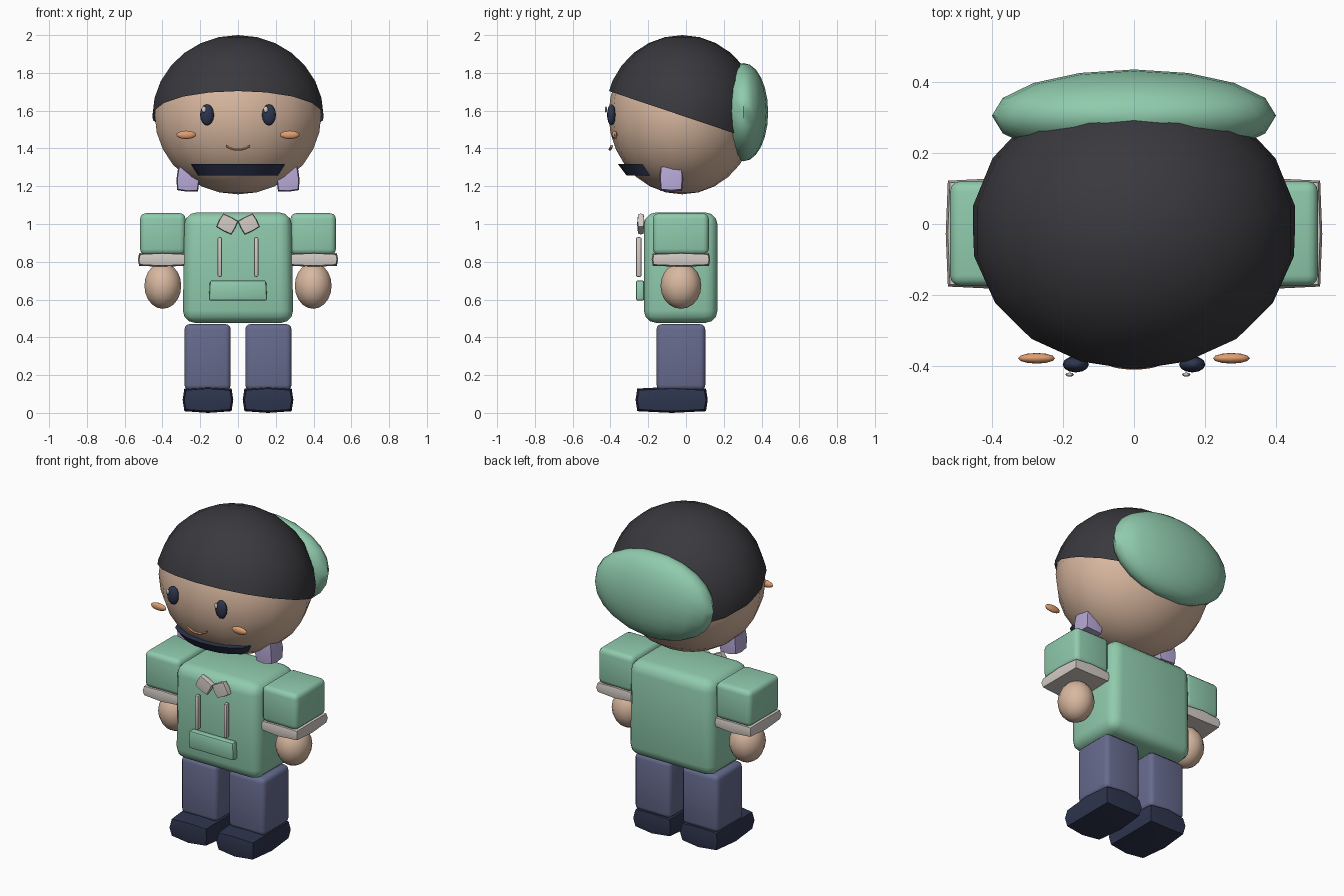
import bpy, bmesh, math
from mathutils import Matrix, Vector

if "Cube" in bpy.data.objects:
    bpy.data.objects.remove(bpy.data.objects["Cube"])


def colour(name, r, g, b):
    m = bpy.data.materials.new(name)
    lin = [((c / 255 + 0.055) / 1.055) ** 2.4 for c in (r, g, b)]
    m.diffuse_color = (*lin, 1)
    m.use_nodes = True
    m.node_tree.nodes["Principled BSDF"].inputs["Base Color"].default_value = m.diffuse_color
    return m


SKIN = colour("skin", 217, 184, 160)
HAIR = colour("charcoal", 57, 57, 62)
GREEN = colour("sage_green", 144, 203, 173)
BLUE = colour("slate_blue", 102, 107, 142)
NAVY = colour("dark_navy", 46, 53, 78)
PALE = colour("warm_grey", 212, 204, 197)
LILAC = colour("lilac", 184, 169, 215)
ORANGE = colour("apricot", 224, 158, 112)


def finish(bm, name, mat, angle=40):
    bmesh.ops.recalc_face_normals(bm, faces=bm.faces)
    me = bpy.data.meshes.new(name)
    bm.to_mesh(me)
    bm.free()
    me.materials.append(mat)
    ob = bpy.data.objects.new(name, me)
    bpy.context.collection.objects.link(ob)
    bpy.ops.object.select_all(action='DESELECT')
    ob.select_set(True)
    bpy.context.view_layer.objects.active = ob
    bpy.ops.object.shade_smooth_by_angle(angle=math.radians(angle))
    return ob


def ball(name, mat, loc, radii, seg=16, rings=10):
    bm = bmesh.new()
    bmesh.ops.create_uvsphere(bm, u_segments=seg, v_segments=rings, radius=1)
    bmesh.ops.transform(bm, verts=bm.verts, matrix=Matrix.Translation(loc) @ Matrix.Diagonal((*radii, 1)))
    return finish(bm, name, mat, 60)


def box(name, mat, loc, size, bevel, taper=1.0, tilt=0.0, segments=3):
    """Box with rounded edges; taper scales the top, tilt turns it about y."""
    bm = bmesh.new()
    bmesh.ops.create_cube(bm, size=1)
    for v in bm.verts:
        v.co = Vector(v.co[i] * size[i] for i in range(3))
        if v.co.z > 0:
            v.co.x *= taper
    bmesh.ops.bevel(bm, geom=bm.edges[:], offset=bevel, segments=segments,
                    profile=0.5, affect='EDGES')
    bmesh.ops.transform(bm, verts=bm.verts, matrix=Matrix.Translation(loc) @ Matrix.Rotation(tilt, 4, 'Y'))
    return finish(bm, name, mat)


def bulged(name, mat, loc, size, pull, tilt=0.0):
    """Box whose face middles swell out past its corners."""
    bm = bmesh.new()
    bmesh.ops.create_cube(bm, size=2)
    bmesh.ops.subdivide_edges(bm, edges=bm.edges[:], cuts=1, use_grid_fill=True)
    for v in bm.verts:
        a = [round(c) for c in v.co]
        n = sum(abs(c) for c in a)
        v.co = Vector(a[i] * (size[i] / 2 - pull * (n - 1) / 2) for i in range(3))
    bmesh.ops.transform(bm, verts=bm.verts, matrix=Matrix.Translation(loc) @ Matrix.Rotation(tilt, 4, 'Y'))
    return finish(bm, name, mat)


# Head
ball("head", SKIN, (0, -0.02, 1.577), (0.448, 0.39, 0.42), 18, 14)

# Hair: half ball tipped back
bm = bmesh.new()
bmesh.ops.create_uvsphere(bm, u_segments=18, v_segments=14, radius=1)
bmesh.ops.transform(bm, verts=bm.verts, matrix=Matrix.Diagonal((0.46, 0.41, 0.427, 1)))
bmesh.ops.bisect_plane(bm, geom=bm.verts[:] + bm.edges[:] + bm.faces[:],
                       plane_co=(0, 0, 0), plane_no=(0, math.sin(0.325), math.cos(0.325)), clear_inner=True)
bmesh.ops.translate(bm, verts=bm.verts, vec=(0, -0.02, 1.573))
finish(bm, "hair", HAIR, 60)

# Pad on the back of the head
ball("back_pad", GREEN, (0, 0.305, 1.592), (0.4, 0.13, 0.26), 16, 12)

# Chin band: shallow oval frustum
bm = bmesh.new()
rings = []
for z, y, rx, ry in ((1.257, -0.205, 0.21, 0.11), (1.317, -0.23, 0.25, 0.13)):
    rings.append([bm.verts.new((rx * math.cos(t * math.pi / 8), y + ry * math.sin(t * math.pi / 8), z))
                  for t in range(16)])
for i in range(16):
    j = (i + 1) % 16
    bm.faces.new((rings[0][i], rings[0][j], rings[1][j], rings[1][i]))
bm.faces.new(rings[0])
bm.faces.new(rings[1])
finish(bm, "chin_band", NAVY)

# Mouth: thin curved tube
bm = bmesh.new()
loops = []
for i in range(9):
    t = -1 + i / 4
    c = Vector((0.064 * t, -0.402 + 0.008 * t * t, 1.394 + 0.018 * t * t))
    loops.append([bm.verts.new(c + Vector((0, 0.008 * math.cos(k * math.pi / 3), 0.007 * math.sin(k * math.pi / 3))))
                  for k in range(6)])
for a, b in zip(loops, loops[1:]):
    for k in range(6):
        bm.faces.new((a[k], a[(k + 1) % 6], b[(k + 1) % 6], b[k]))
bm.faces.new(loops[0])
bm.faces.new(loops[-1])
finish(bm, "mouth", ORANGE)

# Torso with front pocket
box("torso", GREEN, (0, -0.028, 0.769), (0.585, 0.39, 0.585), 0.065, taper=0.97)
box("pocket", GREEN, (0, -0.243, 0.648), (0.31, 0.045, 0.108), 0.012, taper=0.96, segments=2)

for s, side in ((-1, "left"), (1, "right")):
    # Face details
    ball(side + "_eye", NAVY, (s * 0.164, -0.395, 1.578), (0.037, 0.023, 0.056), 12, 8)
    ball(side + "_eye_glint", PALE, (s * 0.164 - 0.017, -0.424, 1.607), (0.012, 0.006, 0.017), 8, 6)
    ball(side + "_cheek", ORANGE, (s * 0.274, -0.378, 1.472), (0.052, 0.015, 0.022), 12, 8)
    bulged(side + "_jaw_block", LILAC, (s * 0.264, -0.078, 1.24), (0.122, 0.125, 0.138), 0.01, s * -0.06)
    # Bow and drawstrings
    bulged(side + "_bow_half", PALE, (s * 0.057, -0.239, 1.0), (0.095, 0.04, 0.085), 0.006, s * -0.48)
    box(side + "_drawstring", PALE, (s * 0.097, -0.25, 0.825), (0.022, 0.03, 0.21), 0.008, segments=2)
    # Arms
    box(side + "_sleeve", GREEN, (s * 0.398, -0.027, 0.947), (0.24, 0.295, 0.22), 0.03)
    bulged(side + "_cuff", PALE, (s * 0.4, -0.027, 0.812), (0.26, 0.31, 0.078), 0.012)
    ball(side + "_hand", SKIN, (s * 0.398, -0.027, 0.673), (0.1, 0.108, 0.122), 14, 10)
    # Legs
    box(side + "_trouser_leg", BLUE, (s * 0.161, -0.027, 0.295), (0.245, 0.258, 0.35), 0.028)
    bulged(side + "_shoe", NAVY, (s * 0.159, -0.076, 0.069), (0.268, 0.382, 0.138), 0.018)
